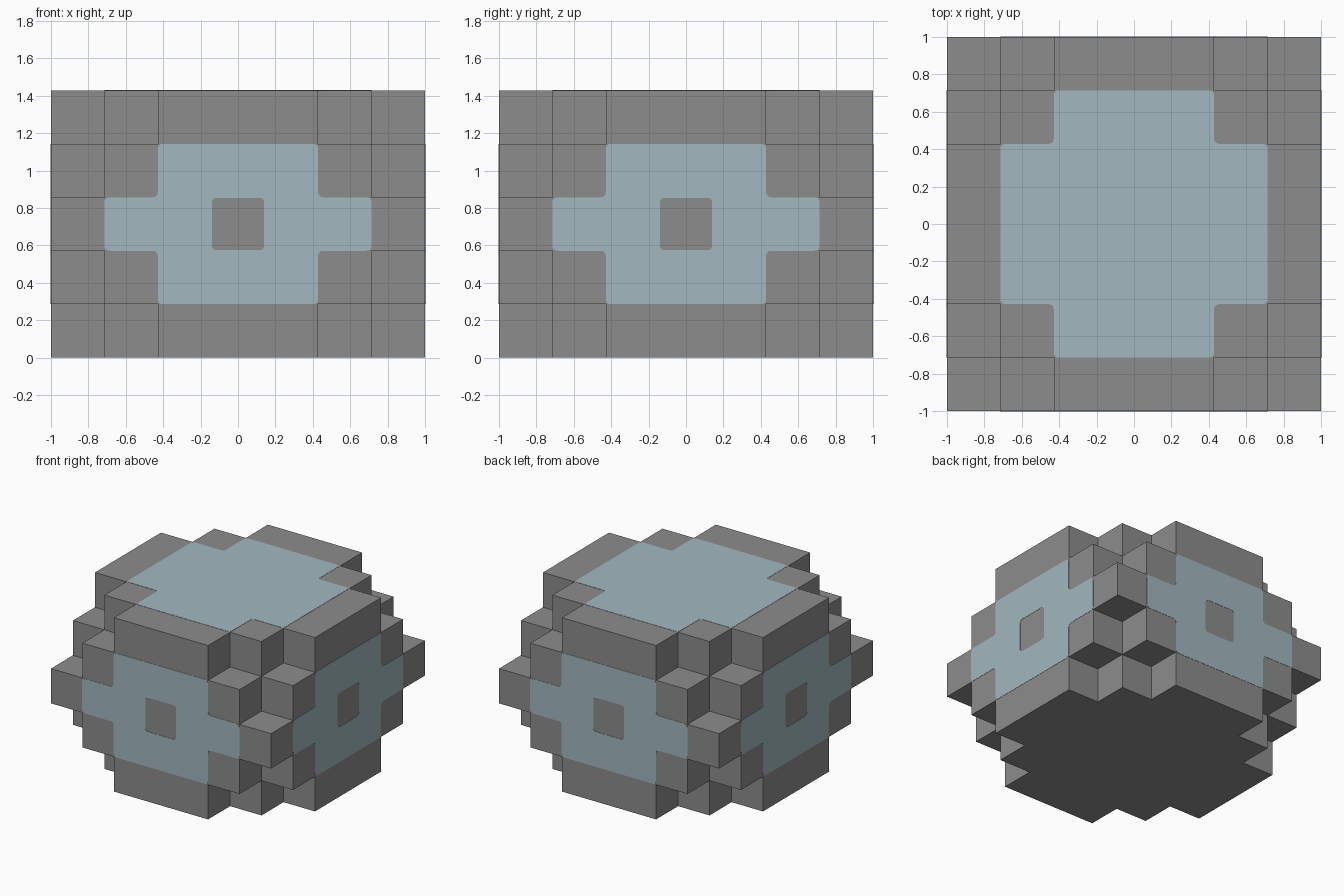
import bpy, bmesh
from math import pi
from mathutils import Matrix, Vector

cube = bpy.data.objects.get("Cube")
if cube:
    bpy.data.objects.remove(cube, do_unlink=True)

CELL = 2 / 7
MID = 2.5 * CELL          # height of the middle layer's centre


def material(name, color):
    mat = bpy.data.materials.new(name)
    mat.use_nodes = True
    mat.diffuse_color = (*color, 1)
    mat.node_tree.nodes["Principled BSDF"].inputs["Base Color"].default_value = (*color, 1)
    return mat


grey = material("stone grey", (0.265, 0.265, 0.265))
blue = material("pale blue", (0.36, 0.48, 0.525))


def filled(c):
    """Block of cells with stepped corners."""
    x, y, z = map(abs, c)
    return x <= 3 and y <= 3 and z <= 2 and x + y + z <= 6


# Stepped body: only the outer faces of the filled cells
def build_body():
    bm = bmesh.new()
    axes = [Vector(row) for row in Matrix.Identity(3)]
    cells = [Vector((x, y, z)) for x in range(-3, 4) for y in range(-3, 4) for z in range(-2, 3)]
    for c in filter(filled, cells):
        for i in range(3):
            for sign in (-1, 1):
                n = axes[i] * sign
                if filled(c + n):
                    continue
                u, v = axes[(i + 1) % 3] * sign / 2, axes[(i + 2) % 3] / 2
                mid = c + n / 2
                corners = (mid - u - v, mid + u - v, mid + u + v, mid - u + v)
                bm.faces.new([bm.verts.new(p * CELL + Vector((0, 0, MID))) for p in corners])
    bmesh.ops.remove_doubles(bm, verts=bm.verts, dist=0.001)
    bmesh.ops.dissolve_limit(bm, angle_limit=0.01, verts=bm.verts, edges=bm.edges)
    mesh = bpy.data.meshes.new("stepped_body")
    bm.to_mesh(mesh)
    bm.free()
    mesh.materials.append(grey)
    bpy.context.collection.objects.link(bpy.data.objects.new("stepped_body", mesh))


def rounded(points, radius=0.03, steps=4):
    """Outline with every corner rounded."""
    pts = [Vector(p) * CELL for p in points]
    out = []
    for i, p in enumerate(pts):
        a = p + (pts[i - 1] - p).normalized() * radius
        b = p + (pts[(i + 1) % len(pts)] - p).normalized() * radius
        for k in range(steps + 1):
            t = k / steps
            out.append(a * (1 - t) ** 2 + p * 2 * t * (1 - t) + b * t * t)
    return out


def cross(a, b, c, d):
    """Union of a wide arm (a, b) and a tall arm (c, d), as half sizes in cells."""
    return [(a, -b), (a, b), (c, b), (c, d), (-c, d), (-c, b),
            (-a, b), (-a, -b), (-c, -b), (-c, -d), (c, -d), (c, -b)]


# Thin plate filled between its outlines
def panel(name, outlines, matrix):
    curve = bpy.data.curves.new(name, "CURVE")
    curve.dimensions = "2D"
    curve.fill_mode = "BOTH"
    curve.extrude = 0.002
    for outline in outlines:
        pts = rounded(outline)
        spline = curve.splines.new("POLY")
        spline.points.add(len(pts) - 1)
        for sp, p in zip(spline.points, pts):
            sp.co = (p.x, p.y, 0, 1)
        spline.use_cyclic_u = True
    helper = bpy.data.objects.new(name + "_outline", curve)
    bpy.context.collection.objects.link(helper)
    depsgraph = bpy.context.evaluated_depsgraph_get()
    mesh = bpy.data.meshes.new_from_object(helper.evaluated_get(depsgraph))
    bpy.data.objects.remove(helper, do_unlink=True)
    mesh.materials.clear()
    mesh.materials.append(blue)
    obj = bpy.data.objects.new(name, mesh)
    obj.matrix_world = matrix
    bpy.context.collection.objects.link(obj)


build_body()

# Side panels with a square hole, one on each side
hole = [(-0.49, -0.49), (0.49, -0.49), (0.49, 0.49), (-0.49, 0.49)]
upright = Matrix.Translation((0, -1, MID)) @ Matrix.Rotation(pi / 2, 4, "X")
for k, side in enumerate(("front", "left", "back", "right")):
    panel(side + "_panel", [cross(2.5, 0.5, 1.5, 1.5), hole],
          Matrix.Rotation(k * pi / 2, 4, "Z") @ upright)

# Top panel
panel("top_panel", [cross(2.5, 1.5, 1.5, 2.5)], Matrix.Translation((0, 0, 2 * MID)))
